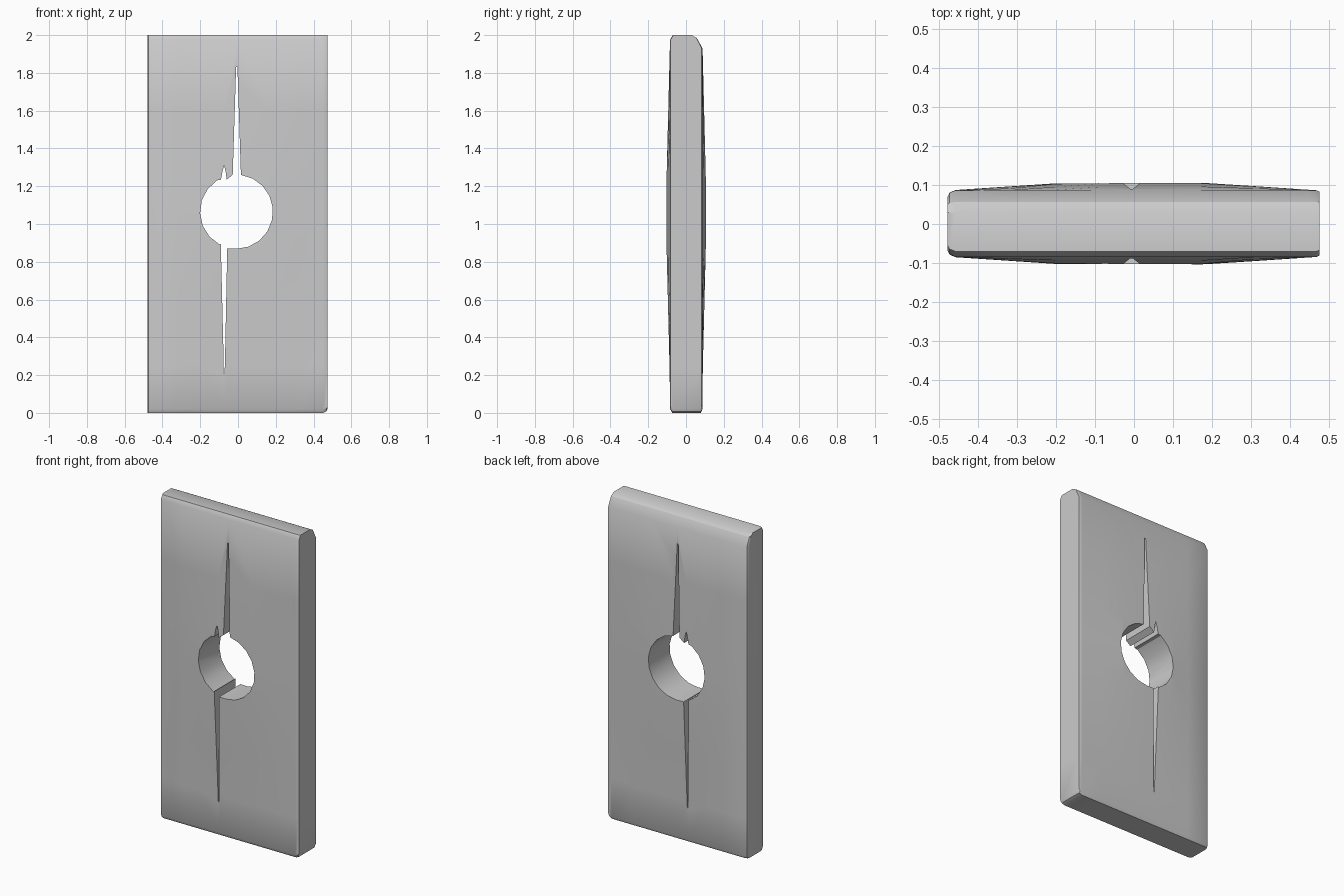
import bpy, bmesh, math

if "Cube" in bpy.data.objects:
    bpy.data.objects.remove(bpy.data.objects["Cube"])


def make_object(name, bm):
    bmesh.ops.recalc_face_normals(bm, faces=bm.faces)
    mesh = bpy.data.meshes.new(name)
    bm.to_mesh(mesh)
    bm.free()
    obj = bpy.data.objects.new(name, mesh)
    bpy.context.collection.objects.link(obj)
    return obj


def bulge(x, z):
    # Faces swell gently towards the hole
    fx = min(1, max(0, (0.475 - abs(x)) / 0.30))
    fz = min(1, max(0, (0.94 - abs(z - 1.06)) / 0.80))
    return 0.020 * fx * fz


def section(x, inset, low):
    # Closed side profile: front going up, over the chamfered top, back going down
    front_z = [0.02, 0.25, 0.55, 0.86, 1.06, 1.26, 1.6, 1.975]
    back_z = [1.93, 1.6, 1.26, 1.06, 0.86, 0.55, 0.25, 0.015]
    pts = [(-0.084 + inset - bulge(x, z), max(z, low + 0.015)) for z in front_z]
    pts += [(-0.070 + inset, 2.0), (0.03, 2.0), (0.057 - inset / 2, 1.985)]
    pts += [(0.086 - inset + bulge(x, z), max(z, low + 0.01)) for z in back_z]
    pts += [(0.078 - inset, low), (-0.073 + inset, low)]
    return pts


# Slab, lofted from left to right
stations = [(-0.478, 0.016, 0.0), (-0.473, 0.006, 0.0), (-0.458, 0, 0), (-0.32, 0, 0),
            (-0.2, 0, 0), (-0.07, 0, 0), (0.0, 0, 0), (0.17, 0, 0), (0.32, 0, 0),
            (0.45, 0, 0), (0.468, 0, 0.008), (0.475, 0.003, 0.022)]
bm = bmesh.new()
rings = [[bm.verts.new((x, y, z)) for y, z in section(x, i, low)] for x, i, low in stations]
n = len(rings[0])
for a, b in zip(rings, rings[1:]):
    for k in range(n):
        bm.faces.new((a[k], b[k], b[(k + 1) % n], a[(k + 1) % n]))
bm.faces.new(rings[0])
bm.faces.new(rings[-1])
slab = make_object("slotted_plate", bm)


# Cutter outline: round hole with tapered slits
def arc(start, end, steps):
    angles = [math.radians(start + (end - start) * k / steps) for k in range(steps + 1)]
    return [(-0.008 + 0.193 * math.cos(a), 1.065 + 0.196 * math.sin(a)) for a in angles]


outline = arc(-90, 83, 9)
outline += [(-0.003, 1.83), (-0.010, 1.83), (-0.028, 1.26)]            # tall upper slit
outline += [(-0.060, 1.235), (-0.066, 1.28), (-0.073, 1.31),
            (-0.082, 1.28), (-0.090, 1.235)]                           # short nick
outline += arc(122, 243, 6)
outline += [(-0.091, 0.895), (-0.077, 0.32), (-0.076, 0.21),
            (-0.071, 0.21), (-0.068, 0.32), (-0.057, 0.87)]            # lower slit

bm = bmesh.new()
face = bm.faces.new([bm.verts.new((x, -0.3, z)) for x, z in outline])
geom = bmesh.ops.extrude_face_region(bm, geom=[face])["geom"]
bmesh.ops.translate(bm, vec=(0, 0.6, 0),
                    verts=[g for g in geom if isinstance(g, bmesh.types.BMVert)])
cutter = make_object("hole_cutter", bm)
cutter.hide_render = True
cutter.hide_viewport = False
cutter.display_type = 'WIRE'

# Cut the hole, then shade
bpy.context.view_layer.objects.active = slab
slab.select_set(True)
cut = slab.modifiers.new("hole", 'BOOLEAN')
cut.operation = 'DIFFERENCE'
cut.solver = 'EXACT'
cut.object = cutter
bpy.ops.object.modifier_apply(modifier=cut.name)
bpy.data.objects.remove(cutter)
bpy.ops.object.shade_smooth_by_angle(angle=math.radians(30))
